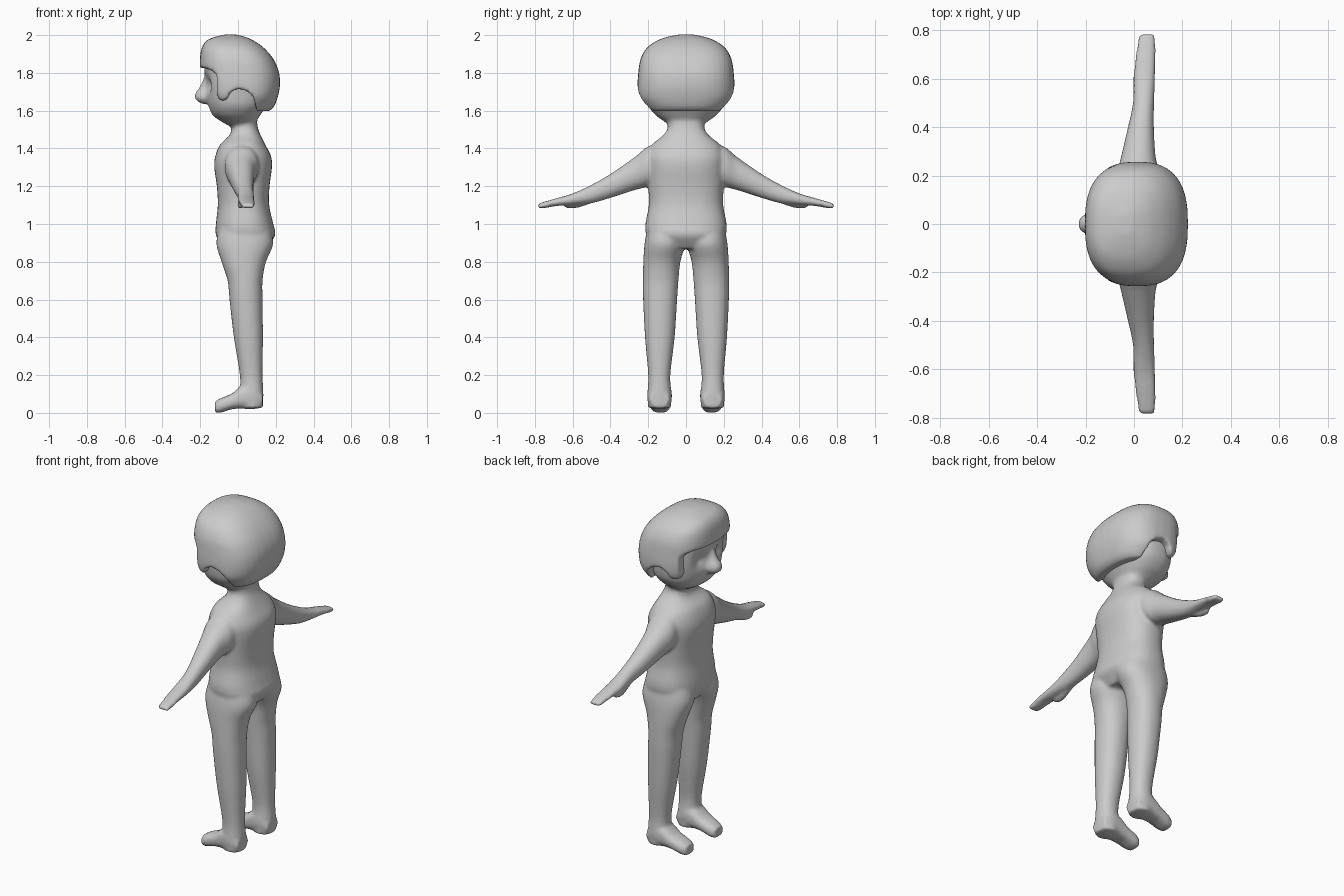
import bpy, bmesh
from math import cos, sin, pi, exp, copysign
from mathutils import Vector

if "Cube" in bpy.data.objects:
    bpy.data.objects.remove(bpy.data.objects["Cube"])

grey = bpy.data.materials.new("plain grey")
grey.use_nodes = True
GREY = (0.6, 0.6, 0.6, 1)
grey.diffuse_color = GREY
grey.node_tree.nodes["Principled BSDF"].inputs["Base Color"].default_value = GREY


def spline(a, b, c, d, t):
    """Smooth blend between b and c for whole tuples."""
    return [q + 0.5 * t * (r - p + t * (2 * p - 5 * q + 4 * r - s + t * (3 * (q - r) + s - p)))
            for p, q, r, s in zip(a, b, c, d)]


def loft(bm, axis, rings, power=2.2, steps=4, sides=36):
    """Skin rounded rings (position, low, high, low, high) along an axis."""
    pts = [rings[0]] + rings + [rings[-1]]
    dense = [spline(*pts[i:i + 4], k / steps)
             for i in range(len(rings) - 1) for k in range(steps)] + [rings[-1]]
    loops = []
    for pos, a0, a1, b0, b1 in dense:
        loop = []
        for i in range(sides):
            c, s = cos(2 * pi * i / sides), sin(2 * pi * i / sides)
            u = (a0 + a1) / 2 + (a1 - a0) / 2 * copysign(abs(c) ** (2 / power), c)
            v = (b0 + b1) / 2 + (b1 - b0) / 2 * copysign(abs(s) ** (2 / power), s)
            co = {"x": (pos, u, v), "y": (u, pos, v), "z": (u, v, pos)}[axis]
            loop.append(bm.verts.new(co))
        loops.append(loop)
    for low, high in zip(loops, loops[1:]):
        for i in range(sides):
            j = (i + 1) % sides
            bm.faces.new((low[i], low[j], high[j], high[i]))
    bm.faces.new(loops[0][::-1])
    bm.faces.new(loops[-1])
    return [v for loop in loops for v in loop]


def even(rows):
    """Rings symmetric in y from (z, x low, x high, half width)."""
    return [(z, x0, x1, -w, w) for z, x0, x1, w in rows]


def mirrored(bm, axis, rings, power=2.2):
    """Loft a limb on the +y side and its mirror on the -y side."""
    loft(bm, axis, rings, power)
    for v in loft(bm, axis, rings, power):
        v.co.y = -v.co.y


def make_object(name, bm):
    bmesh.ops.recalc_face_normals(bm, faces=bm.faces)
    mesh = bpy.data.meshes.new(name)
    bm.to_mesh(mesh)
    bm.free()
    mesh.materials.append(grey)
    obj = bpy.data.objects.new(name, mesh)
    bpy.context.collection.objects.link(obj)
    return obj


def blend(obj, rounds):
    """Fuse overlapping shells into one soft skin."""
    fuse = obj.modifiers.new("fuse", "REMESH")
    fuse.mode = "VOXEL"
    fuse.voxel_size = 0.01
    fuse.use_smooth_shade = True
    soften = obj.modifiers.new("soften", "SMOOTH")
    soften.factor = 0.5
    soften.iterations = rounds


body = bmesh.new()

# Torso and neck
loft(body, "z", even([
    (0.87, -0.08, 0.15, 0.17), (0.94, -0.117, 0.197, 0.21), (1.0, -0.117, 0.187, 0.215),
    (1.1, -0.107, 0.165, 0.197), (1.2, -0.112, 0.167, 0.2), (1.3, -0.126, 0.18, 0.205),
    (1.36, -0.12, 0.175, 0.205), (1.42, -0.095, 0.145, 0.18), (1.47, -0.045, 0.12, 0.12),
    (1.51, -0.035, 0.105, 0.097), (1.56, -0.03, 0.1, 0.1), (1.64, -0.03, 0.1, 0.1)]), 2.4)

# Legs
mirrored(body, "z", [
    (1.0, -0.09, 0.16, 0.02, 0.2), (0.9, -0.115, 0.187, 0.005, 0.219),
    (0.8, -0.087, 0.148, 0.03, 0.226), (0.7, -0.055, 0.13, 0.04, 0.228),
    (0.6, -0.045, 0.13, 0.047, 0.227), (0.4, -0.022, 0.132, 0.06, 0.217),
    (0.2, 0.01, 0.13, 0.083, 0.2), (0.1, 0.01, 0.135, 0.076, 0.204),
    (0.025, 0.02, 0.132, 0.08, 0.2)])

# Feet
mirrored(body, "x", [
    (0.13, 0.09, 0.19, 0.03, 0.11), (0.08, 0.075, 0.205, 0.02, 0.16),
    (0.02, 0.077, 0.203, 0.022, 0.145), (-0.03, 0.08, 0.198, 0.02, 0.104),
    (-0.09, 0.083, 0.19, 0.002, 0.078), (-0.122, 0.095, 0.175, 0, 0.06)], 2.6)

# Arms and mitten hands
mirrored(body, "y", [
    (0.08, -0.06, 0.11, 1.26, 1.44), (0.2, -0.07, 0.11, 1.2, 1.41),
    (0.27, -0.055, 0.09, 1.18, 1.355), (0.4, -0.025, 0.082, 1.138, 1.265),
    (0.5, -0.004, 0.083, 1.11, 1.208), (0.6, -0.002, 0.087, 1.1, 1.162),
    (0.68, 0.005, 0.09, 1.096, 1.138), (0.75, 0.015, 0.09, 1.084, 1.118),
    (0.782, 0.02, 0.087, 1.083, 1.107)])

# Thumbs
mirrored(body, "y", [
    (0.5, 0.005, 0.05, 1.11, 1.15), (0.57, -0.002, 0.035, 1.086, 1.125),
    (0.62, -0.002, 0.028, 1.08, 1.11), (0.64, 0.005, 0.022, 1.085, 1.1)])

# Head with pressed eye sockets and mouth
face = loft(body, "z", even([
    (1.51, -0.03, 0.08, 0.07), (1.55, -0.1, 0.1, 0.125), (1.58, -0.138, 0.12, 0.165),
    (1.63, -0.16, 0.15, 0.2), (1.7, -0.172, 0.16, 0.212), (1.77, -0.175, 0.16, 0.215),
    (1.86, -0.175, 0.14, 0.2), (1.92, -0.13, 0.1, 0.14)]), 2.4, 8, 72)
for y, z, depth, size in ((0.085, 1.735, 0.03, 0.04), (-0.085, 1.735, 0.03, 0.04),
                          (0, 1.615, 0.012, 0.025)):
    for v in face:
        if v.co.x < 0:
            v.co.x += depth * exp(-((v.co.y - y) ** 2 + (v.co.z - z) ** 2) / size ** 2)

# Nose
loft(body, "z", even([
    (1.635, -0.19, -0.14, 0.02), (1.66, -0.226, -0.12, 0.042), (1.69, -0.227, -0.12, 0.042),
    (1.73, -0.2, -0.12, 0.03), (1.79, -0.175, -0.12, 0.02)]))

blend(make_object("body", body), 5)

# Hair cap
hair_mesh = bmesh.new()
loft(hair_mesh, "z", even([
    (1.597, -0.12, 0.165, 0.195), (1.62, -0.15, 0.19, 0.215), (1.67, -0.18, 0.21, 0.25),
    (1.73, -0.196, 0.222, 0.257), (1.8, -0.202, 0.218, 0.253), (1.87, -0.202, 0.19, 0.242),
    (1.93, -0.193, 0.14, 0.21), (1.97, -0.168, 0.085, 0.155),
    (1.99, -0.125, 0.04, 0.1), (2.003, -0.07, -0.01, 0.04)]), 2.6)
hair = make_object("hair", hair_mesh)

# Face opening with sideburns and ear arches, cut out of the hair
cut_mesh = bmesh.new()
outline = [(-0.4, 1.835), (-0.17, 1.825), (-0.13, 1.81), (-0.11, 1.785), (-0.112, 1.69),
           (-0.1, 1.66), (-0.075, 1.65), (-0.055, 1.665), (-0.04, 1.7), (0, 1.717),
           (0.05, 1.705), (0.08, 1.675), (0.095, 1.62), (0.12, 1.5), (-0.4, 1.5)]
sheet = cut_mesh.faces.new([cut_mesh.verts.new((x, -0.5, z)) for x, z in outline])
side = bmesh.ops.extrude_face_region(cut_mesh, geom=[sheet])["geom"]
bmesh.ops.translate(cut_mesh, vec=Vector((0, 1, 0)),
                    verts=[g for g in side if isinstance(g, bmesh.types.BMVert)])
cutter = make_object("face_opening_cutter", cut_mesh)
cutter.hide_render = True
trim = hair.modifiers.new("face opening", "BOOLEAN")
trim.operation = "DIFFERENCE"
trim.solver = "EXACT"
trim.object = cutter
bpy.context.view_layer.objects.active = hair
bpy.ops.object.modifier_apply(modifier=trim.name)
bpy.data.objects.remove(cutter)
blend(hair, 6)
